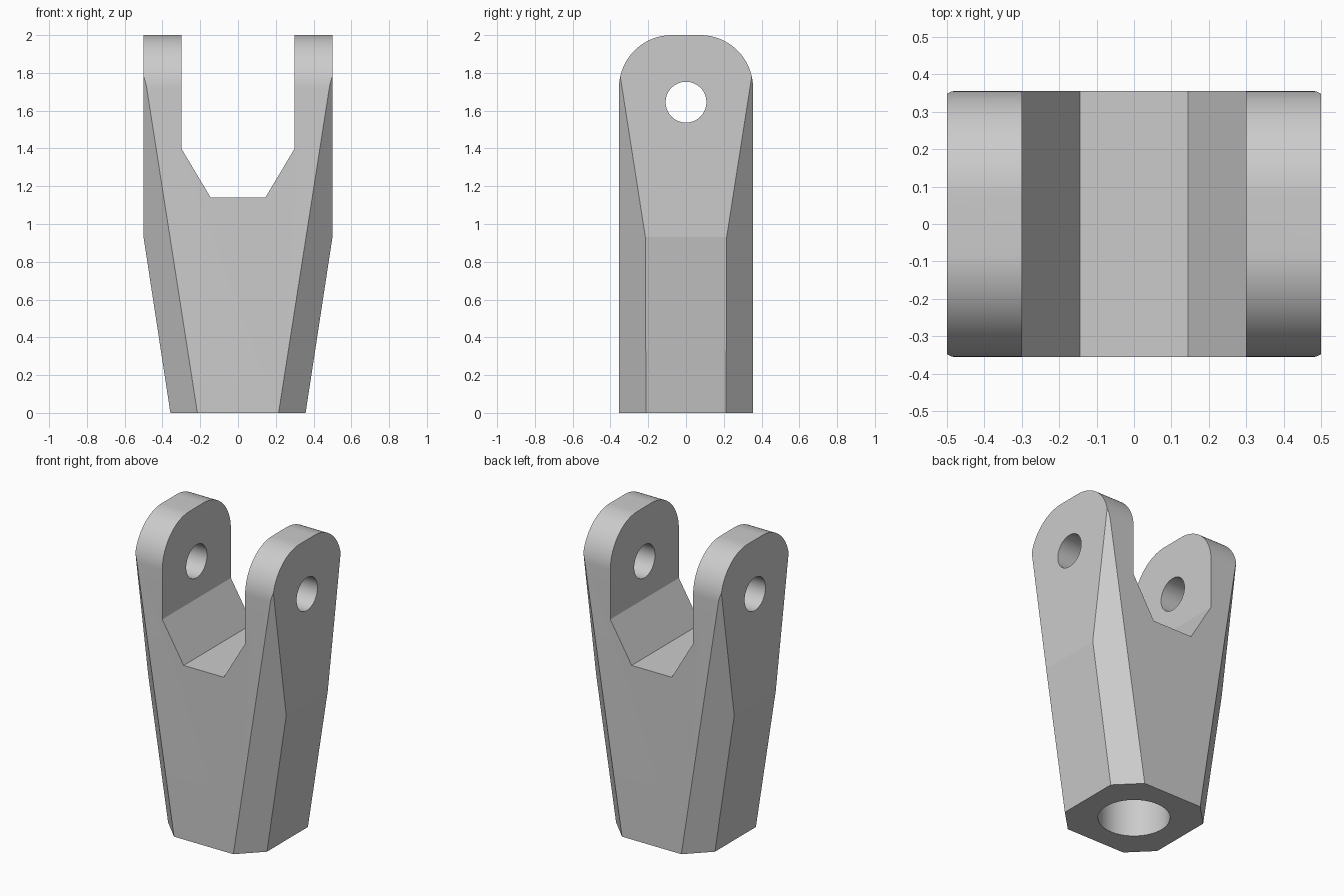
import bpy, bmesh, math
from mathutils import Matrix

cube = bpy.data.objects.get("Cube")
if cube:
    bpy.data.objects.remove(cube, do_unlink=True)

HALF_W, HALF_D, TOP = 0.5, 0.355, 2.0

grey = bpy.data.materials.new("plain grey")
grey.use_nodes = True
colour = (0.6, 0.6, 0.6, 1)
grey.diffuse_color = colour
grey.node_tree.nodes["Principled BSDF"].inputs["Base Color"].default_value = colour


def make_object(name, bm):
    bmesh.ops.recalc_face_normals(bm, faces=bm.faces)
    mesh = bpy.data.meshes.new(name)
    bm.to_mesh(mesh)
    bm.free()
    mesh.materials.append(grey)
    obj = bpy.data.objects.new(name, mesh)
    bpy.context.collection.objects.link(obj)
    return obj


def prism(name, start, end):
    """Solid between two matching outlines."""
    bm = bmesh.new()
    a = [bm.verts.new(p) for p in start]
    b = [bm.verts.new(p) for p in end]
    bm.faces.new(a)
    bm.faces.new(b)
    for i in range(len(a)):
        j = (i + 1) % len(a)
        bm.faces.new((a[i], a[j], b[j], b[i]))
    return make_object(name, bm)


def cylinder(name, radius, depth, matrix):
    bm = bmesh.new()
    bmesh.ops.create_cone(bm, cap_ends=True, segments=64, radius1=radius,
                          radius2=radius, depth=depth, matrix=matrix)
    return make_object(name, bm)


def cut(target, cutter, operation):
    mod = target.modifiers.new(cutter.name, "BOOLEAN")
    mod.object, mod.operation, mod.solver = cutter, operation, "EXACT"
    bpy.context.view_layer.objects.active = target
    bpy.ops.object.modifier_apply(modifier=mod.name)
    bpy.data.objects.remove(cutter, do_unlink=True)


# Fork outline seen from the front, with the slot between the arms
half = [(0.358, 0), (HALF_W, 0.93), (HALF_W, TOP), (0.3, TOP), (0.3, 1.4), (0.145, 1.14)]
outline = half + [(-x, z) for x, z in reversed(half)]
fork = prism("clevis_fork", [(x, -0.6, z) for x, z in outline],
             [(x, 0.6, z) for x, z in outline])

# Side outline with rounded arm tops
R, STEPS = 0.28, 24
arc = [(HALF_D - R + R * math.cos(t), TOP - R + R * math.sin(t))
       for t in (math.pi / 2 * i / STEPS for i in range(STEPS + 1))]
side = [(HALF_D, -0.2)] + arc
side += [(-y, z) for y, z in reversed(side)]
cut(fork, prism("rounded_side", [(-0.7, y, z) for y, z in side],
                [(0.7, y, z) for y, z in side]), "INTERSECT")


# Tapering corner chamfers
def diamond(z):
    s = 0.57 + 0.156 * z
    return [(s, 0, z), (0, s, z), (-s, 0, z), (0, -s, z)]


cut(fork, prism("corner_chamfers", diamond(-0.2), diamond(2.2)), "INTERSECT")

# Pin hole through both arms, and blind bore in the base
cut(fork, cylinder("pin_hole", 0.108, 1.4, Matrix.Translation((0, 0, 1.645))
                   @ Matrix.Rotation(math.pi / 2, 4, "Y")), "DIFFERENCE")
cut(fork, cylinder("shank_bore", 0.214, 1.8, Matrix.Translation((0, 0, 0))), "DIFFERENCE")

# Smooth the curved walls, keep the edges sharp
bpy.ops.object.select_all(action="DESELECT")
fork.select_set(True)
bpy.context.view_layer.objects.active = fork
bpy.ops.object.shade_smooth_by_angle(angle=math.radians(8))
